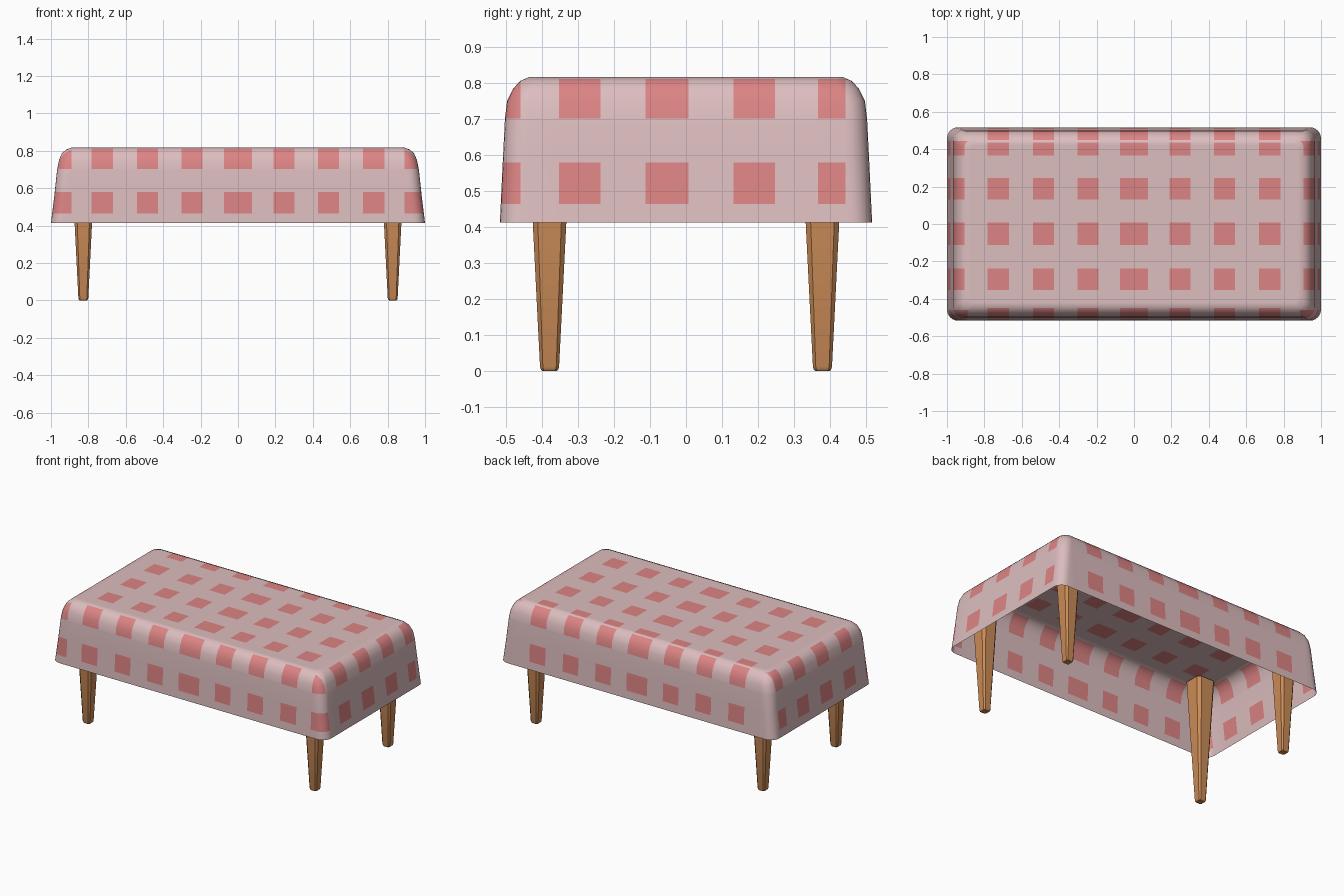
import bpy, bmesh, math

if "Cube" in bpy.data.objects:
    bpy.data.objects.remove(bpy.data.objects["Cube"])


def material(name, rgb):
    m = bpy.data.materials.new(name)
    m.diffuse_color = (*rgb, 1)
    m.use_nodes = True
    m.node_tree.nodes["Principled BSDF"].inputs["Base Color"].default_value = m.diffuse_color
    return m


PINK = material("pale pink cloth", (0.72, 0.51, 0.52))
RED = material("rose red check", (0.72, 0.23, 0.23))
WOOD = material("orange wood", (0.60, 0.26, 0.095))


def finish(bm, name, mats, angle):
    bmesh.ops.recalc_face_normals(bm, faces=bm.faces)
    me = bpy.data.meshes.new(name)
    bm.to_mesh(me)
    bm.free()
    ob = bpy.data.objects.new(name, me)
    bpy.context.collection.objects.link(ob)
    for m in mats:
        me.materials.append(m)
    bpy.ops.object.select_all(action='DESELECT')
    ob.select_set(True)
    bpy.context.view_layer.objects.active = ob
    bpy.ops.object.shade_smooth_by_angle(angle=math.radians(angle))
    return ob


def loft(bm, rings):
    loops = [[bm.verts.new(p) for p in ring] for ring in rings]
    n = len(loops[0])
    for a, b in zip(loops, loops[1:]):
        for i in range(n):
            j = (i + 1) % n
            bm.faces.new((a[i], a[j], b[j], b[i]))
    return loops


def rounded_rect(cx, cy, z, hx, hy, r, seg):
    pts = []
    for k, (sx, sy) in enumerate(((1, 1), (-1, 1), (-1, -1), (1, -1))):
        for s in range(seg + 1):
            a = math.pi / 2 * (k + s / seg)
            pts.append((cx + sx * (hx - r) + r * math.cos(a),
                        cy + sy * (hy - r) + r * math.sin(a), z))
    return pts


# Tablecloth: open shell draped over the table
TOP = 0.817
profile = [(0.413, 1.0, 0.517, 0.06), (0.56, 0.982, 0.51, 0.06),
           (0.70, 0.967, 0.503, 0.06), (0.75, 0.957, 0.497, 0.06),
           (0.785, 0.942, 0.48, 0.055), (0.806, 0.92, 0.46, 0.045),
           (TOP, 0.89, 0.435, 0.03)]
bm = bmesh.new()
loops = loft(bm, [rounded_rect(0, 0, z, hx, hy, r, 6) for z, hx, hy, r in profile])
# narrow flat border, then the flat top
rim = [bm.verts.new(p) for p in rounded_rect(0, 0, TOP, 0.875, 0.42, 0.025, 6)]
for i in range(len(rim)):
    j = (i + 1) % len(rim)
    bm.faces.new((loops[-1][i], loops[-1][j], rim[j], rim[i]))
bm.faces.new(rim)

# Check pattern: bands along each axis, cut into the cloth
half = [(0.19, 0.303), (0.427, 0.54), (0.667, 0.782)]
x_bands = [(-0.075, 0.075)] + half + [(-b, -a) for a, b in half]
y_bands = [(-0.353, -0.238), (-0.113, 0.007), (0.132, 0.247), (0.366, 0.443)]
z_bands = [(0.464, 0.58), (0.702, 0.811)]
X_END, Y_END = 0.89, -0.46


def inside(v, bands):
    return any(a < v < b for a, b in bands)


def is_top(f):
    return f.calc_center_median().z > TOP - 0.001


def cut(axis, value, choose):
    faces = [f for f in bm.faces if choose(f)]
    geom = set(faces)
    for f in faces:
        geom.update(f.edges)
        geom.update(f.verts)
    co, no = [0, 0, 0], [0, 0, 0]
    co[axis], no[axis] = value, 1
    bmesh.ops.bisect_plane(bm, geom=list(geom), plane_co=co, plane_no=no, dist=1e-5)


for axis, bands in ((0, x_bands), (1, y_bands), (2, z_bands)):
    for v in [v for band in bands for v in band]:
        cut(axis, v, lambda f: axis < 2 or not is_top(f))
for axis, v in ((0, X_END), (0, -X_END), (1, Y_END)):
    cut(axis, v, lambda f: not is_top(f))

bmesh.ops.recalc_face_normals(bm, faces=bm.faces)
for f in bm.faces:
    c, n = f.calc_center_median(), f.normal
    if is_top(f):
        red = inside(c.x, x_bands) and inside(c.y, y_bands)
    elif not inside(c.z, z_bands):
        red = False
    elif abs(c.x) > X_END and c.y < Y_END:      # front corner patches wrap round
        red = True
    elif abs(c.x) > X_END:                      # end drops
        red = inside(c.y, y_bands)
    else:                                       # front and back drops
        red = inside(c.x, x_bands)
    f.material_index = int(red)
finish(bm, "tablecloth", (PINK, RED), 50)

# Tapered, chamfered wooden legs with a softened foot
for sx, side in ((-1, "left"), (1, "right")):
    for sy, end in ((-1, "front"), (1, "back")):
        bm = bmesh.new()
        widths = [(0.0, 0.040), (0.004, 0.048), (0.012, 0.053), (0.41, 0.093), (0.81, 0.132)]
        rings = [rounded_rect(sx * 0.827, sy * 0.379, z, w / 2, w / 2, w * 0.15, 1)
                 for z, w in widths]
        lp = loft(bm, rings)
        bm.faces.new(lp[0])
        bm.faces.new(lp[-1])
        finish(bm, f"{end}_{side}_leg", (WOOD,), 30)
